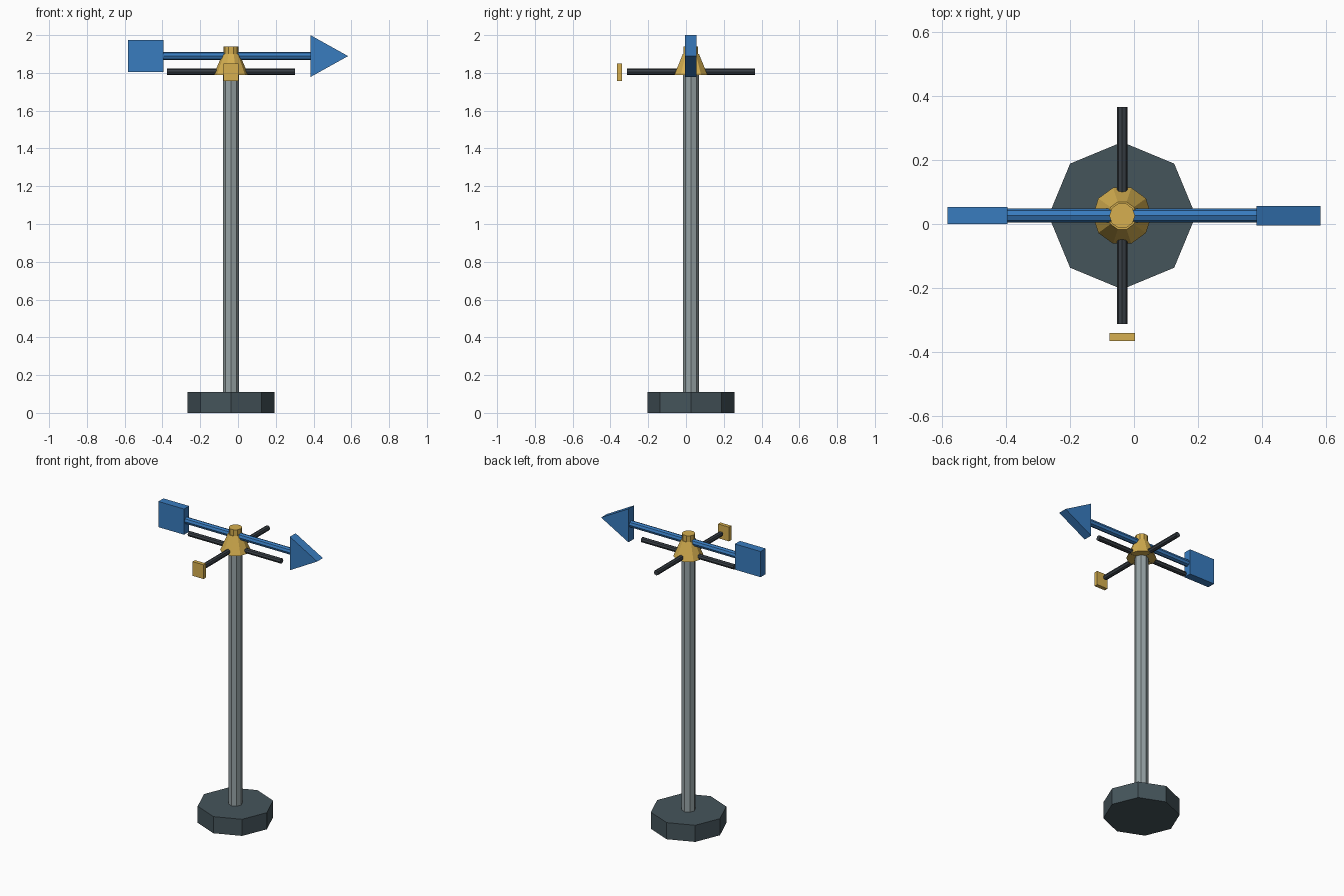
import bpy
from math import pi
from mathutils import Matrix, Vector

if "Cube" in bpy.data.objects:
    bpy.data.objects.remove(bpy.data.objects["Cube"])

CX, CY = -0.037, 0.026      # mast axis
ARROW_Z, BAR_Z = 1.889, 1.806


def material(name, rgb):
    m = bpy.data.materials.new(name)
    m.diffuse_color = (*rgb, 1)
    m.use_nodes = True
    m.node_tree.nodes["Principled BSDF"].inputs["Base Color"].default_value = m.diffuse_color
    return m


BASE = material("slate", (0.06, 0.09, 0.105))
STEEL = material("steel", (0.31, 0.37, 0.38))
DARK = material("dark_iron", (0.04, 0.05, 0.06))
GOLD = material("gold", (0.67, 0.43, 0.08))
BLUE = material("blue", (0.04, 0.2, 0.52))


def add_mesh(name, verts, faces, mat):
    me = bpy.data.meshes.new(name)
    me.from_pydata(verts, [], faces)
    me.materials.append(mat)
    ob = bpy.data.objects.new(name, me)
    bpy.context.collection.objects.link(ob)
    return ob


def rod(name, start, end, r1, r2, sides, mat):
    """Faceted cylinder or cone frustum between two points."""
    start, end = Vector(start), Vector(end)
    d = end - start
    bpy.ops.mesh.primitive_cone_add(vertices=sides, radius1=r1, radius2=r2, depth=d.length)
    ob = bpy.context.object
    ob.name = name
    turn = Matrix.Rotation(pi / 2, 4, 'Z') if sides == 10 else Matrix()
    ob.matrix_world = (Matrix.Translation((start + end) / 2)
                       @ d.to_track_quat('Z', 'Y').to_matrix().to_4x4() @ turn)
    ob.data.materials.append(mat)
    return ob


def plate(name, outline, y0, y1, mat):
    """Extrude an (x, z) outline along y."""
    n = len(outline)
    verts = [(x, y, z) for y in (y0, y1) for x, z in outline]
    faces = [tuple(range(n)), tuple(range(2 * n - 1, n - 1, -1))]
    faces += [(i, i + n, (i + 1) % n + n, (i + 1) % n) for i in range(n)]
    return add_mesh(name, verts, faces, mat)


def rect(x0, x1, z0, z1):
    return [(x0, z0), (x1, z0), (x1, z1), (x0, z1)]


# Base and mast
rod("base", (CX, CY, 0), (CX, CY, 0.11), 0.23, 0.23, 8, BASE)
rod("mast", (CX, CY, 0.11), (CX, CY, 1.80), 0.042, 0.042, 8, STEEL)

# Hub: cone skirt with a short cap
rod("hub_cone", (CX, CY, 1.79), (CX, CY, 1.90), 0.092, 0.045, 10, GOLD)
rod("hub_cap", (CX, CY, 1.89), (CX, CY, 1.94), 0.04, 0.04, 10, GOLD)

# Crossed compass bars and the front marker
L = 0.339
rod("bar_side", (CX - L, CY, BAR_Z), (CX + L, CY, BAR_Z), 0.0168, 0.0168, 8, DARK)
rod("bar_front", (CX, CY - L, BAR_Z), (CX, CY + L, BAR_Z), 0.0168, 0.0168, 8, DARK)
plate("front_marker", rect(CX - 0.04, CX + 0.04, 1.756, 1.85), -0.365, -0.34, GOLD)

# Wind arrow: shaft, tail and head
rod("arrow_shaft", (-0.42, CY, ARROW_Z), (0.40, CY, ARROW_Z), 0.022, 0.022, 8, BLUE)
plate("arrow_tail", rect(-0.583, -0.395, ARROW_Z - 0.085, ARROW_Z + 0.085),
      CY - 0.0265, CY + 0.0265, BLUE)
plate("arrow_head", [(0.383, ARROW_Z - 0.111), (0.583, ARROW_Z), (0.383, ARROW_Z + 0.111)],
      CY - 0.03, CY + 0.03, BLUE)
